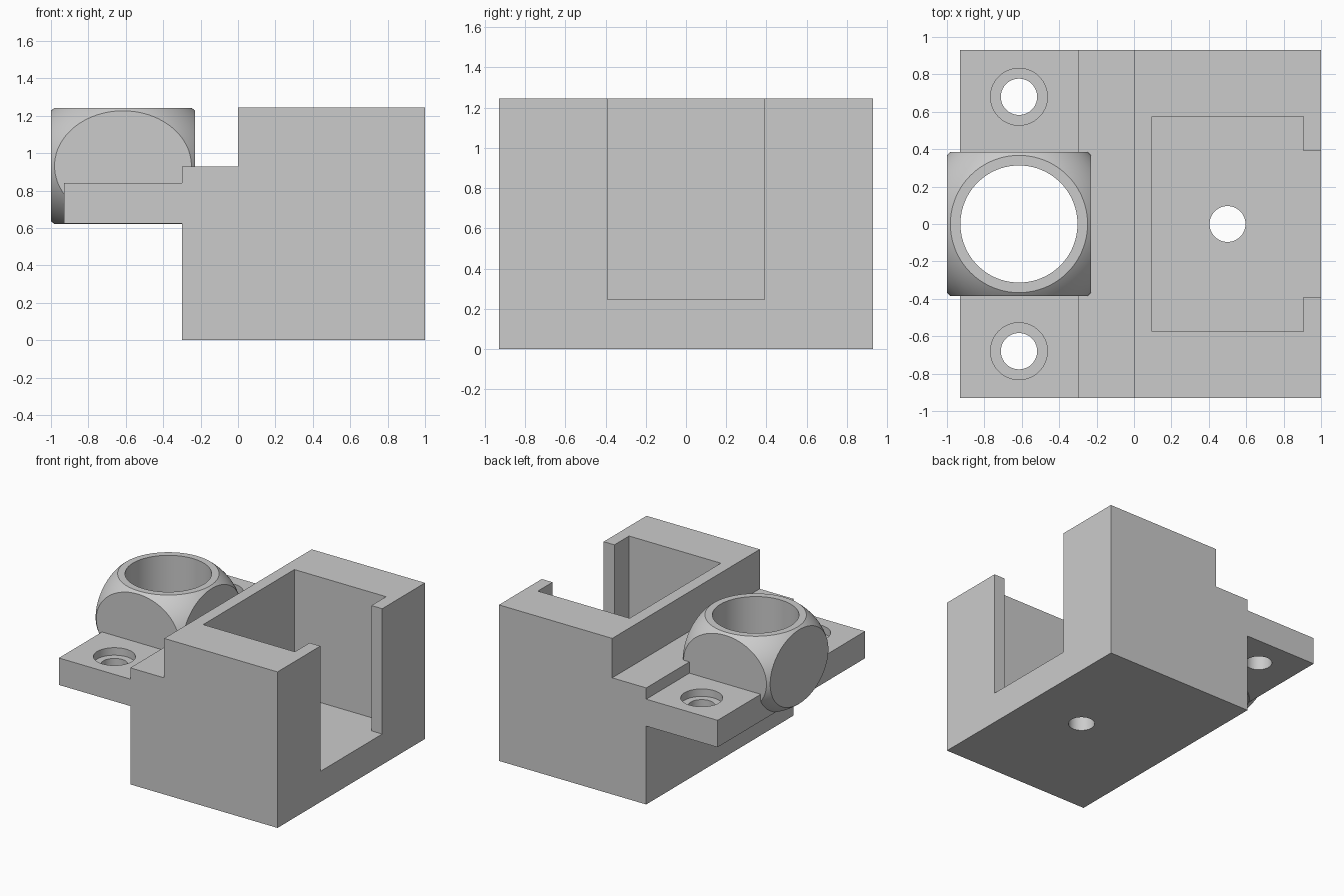
import bpy, bmesh, math
from mathutils import Matrix

if "Cube" in bpy.data.objects:
    bpy.data.objects.remove(bpy.data.objects["Cube"], do_unlink=True)

grey = bpy.data.materials.new("plain grey")
grey.use_nodes = True
colour = (0.6, 0.6, 0.6, 1)
grey.diffuse_color = colour
grey.node_tree.nodes["Principled BSDF"].inputs["Base Color"].default_value = colour


def finish(name, bm):
    bmesh.ops.recalc_face_normals(bm, faces=bm.faces)
    mesh = bpy.data.meshes.new(name)
    bm.to_mesh(mesh)
    bm.free()
    mesh.materials.append(grey)
    obj = bpy.data.objects.new(name, mesh)
    bpy.context.collection.objects.link(obj)
    return obj


def box(name, x, y, z):
    bm = bmesh.new()
    size = [b - a for a, b in (x, y, z)]
    mid = [(a + b) / 2 for a, b in (x, y, z)]
    bmesh.ops.create_cube(bm, size=1, matrix=Matrix.Translation(mid) @ Matrix.Diagonal((*size, 1)))
    return finish(name, bm)


def cylinder(name, x, y, radius, z0, z1):
    bm = bmesh.new()
    bmesh.ops.create_cone(bm, cap_ends=True, segments=96, radius1=radius, radius2=radius,
                          depth=z1 - z0, matrix=Matrix.Translation((x, y, (z0 + z1) / 2)))
    return finish(name, bm)


def combine(target, tool, operation):
    mod = target.modifiers.new(tool.name, 'BOOLEAN')
    mod.operation, mod.solver, mod.object = operation, 'EXACT', tool
    bpy.context.view_layer.objects.active = target
    bpy.ops.object.modifier_apply(modifier=mod.name)
    bpy.data.objects.remove(tool, do_unlink=True)


# Stepped block and mounting flange from one side profile
profile = [(-0.93, 0.625), (-0.3, 0.625), (-0.3, 0), (1, 0), (1, 1.245),
           (0, 1.245), (0, 0.93), (-0.3, 0.93), (-0.3, 0.84), (-0.93, 0.84)]
bm = bmesh.new()
face = bm.faces.new([bm.verts.new((x, -0.93, z)) for x, z in profile])
side = bmesh.ops.extrude_face_region(bm, geom=[face])["geom"]
bmesh.ops.translate(bm, vec=(0, 1.86, 0), verts=[v for v in side if isinstance(v, bmesh.types.BMVert)])
body = finish("holder_body", bm)

# Flattened ball collar trimmed flat on every side
COLLAR_X = -0.615
bm = bmesh.new()
bmesh.ops.create_uvsphere(bm, u_segments=128, v_segments=64, radius=0.532,
                          matrix=Matrix.Translation((COLLAR_X, 0, 0.932)) @ Matrix.Diagonal((1, 1, 0.805, 1)))
collar = finish("collar", bm)
combine(collar, box("collar_trim", (-1, -0.23), (-0.386, 0.386), (0.622, 1.242)), 'INTERSECT')
combine(body, collar, 'UNION')
combine(body, cylinder("collar_bore", COLLAR_X, 0, 0.313, 0.4, 1.5), 'DIFFERENCE')

# Pocket, side slot and floor hole
combine(body, box("pocket", (0.095, 0.905), (-0.575, 0.575), (0.245, 1.5)), 'DIFFERENCE')
combine(body, box("slot", (0.8, 1.2), (-0.39, 0.39), (0.245, 1.5)), 'DIFFERENCE')
combine(body, cylinder("floor_hole", 0.5, 0, 0.096, -0.2, 0.5), 'DIFFERENCE')

# Counterbored screw holes in the flange
for y in (-0.68, 0.68):
    combine(body, cylinder("screw_hole", COLLAR_X, y, 0.097, 0.4, 1.0), 'DIFFERENCE')
    combine(body, cylinder("counterbore", COLLAR_X, y, 0.152, 0.78, 1.0), 'DIFFERENCE')

bpy.ops.object.select_all(action='DESELECT')
body.select_set(True)
bpy.context.view_layer.objects.active = body
bpy.ops.object.shade_smooth_by_angle(angle=math.radians(20))
